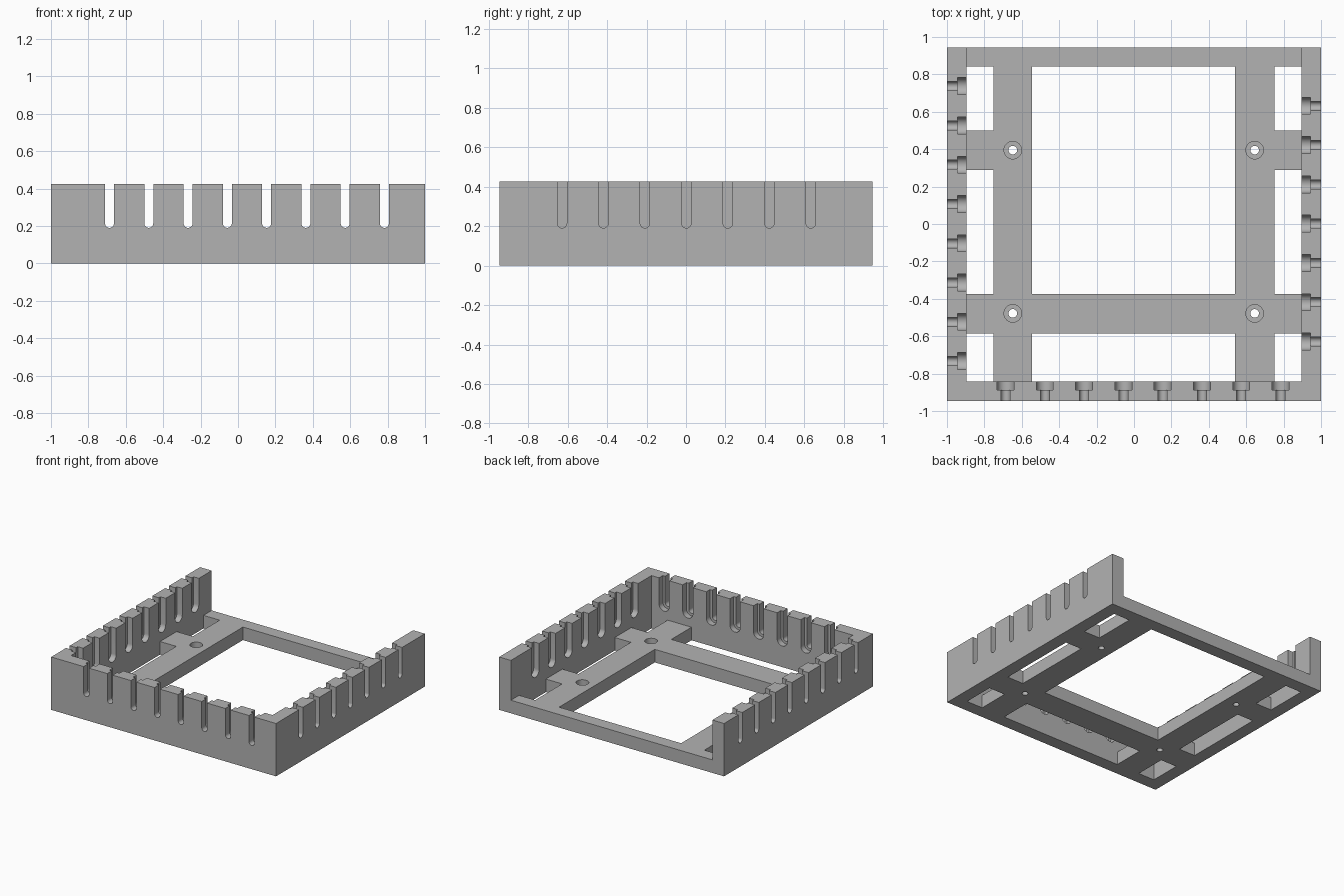
import bpy, bmesh, math
from mathutils import Matrix, Vector

if "Cube" in bpy.data.objects:
    bpy.data.objects.remove(bpy.data.objects["Cube"])

X, Y, H = 1.0, 0.945, 0.425       # half width, half depth, wall height
WALL, FLOOR = 0.104, 0.105        # wall and floor thickness
IX, IY = X - WALL, Y - WALL       # inner faces

grey = bpy.data.materials.new("light_grey")
grey.diffuse_color = (0.45, 0.45, 0.45, 1)
grey.use_nodes = True
grey.node_tree.nodes["Principled BSDF"].inputs["Base Color"].default_value = grey.diffuse_color


def add_box(bm, x0, x1, y0, y1, z0, z1):
    m = Matrix.Translation(((x0 + x1) / 2, (y0 + y1) / 2, (z0 + z1) / 2))
    m = m @ Matrix.Diagonal((x1 - x0, y1 - y0, z1 - z0, 1))
    bmesh.ops.create_cube(bm, size=1, matrix=m)


def add_cylinder(bm, x, y, r, z0, z1):
    bmesh.ops.create_cone(bm, cap_ends=True, segments=32, radius1=r, radius2=r, depth=z1 - z0,
                          matrix=Matrix.Translation((x, y, (z0 + z1) / 2)))


def add_slot(bm, origin, along, inward, r, d0, d1):
    """Round-bottomed slot, open at the top, cut along the inward direction."""
    a, n = Vector(along), Vector(inward)
    pts = [(r, 0.6)] + [(r * math.cos(t), 0.214 + r * math.sin(t))
                        for t in (-math.pi * i / 16 for i in range(17))] + [(-r, 0.6)]
    vs = [bm.verts.new(Vector(origin) + a * u + n * d0 + Vector((0, 0, z))) for u, z in pts]
    face = bm.faces.new(vs)
    out = bmesh.ops.extrude_face_region(bm, geom=[face])
    bmesh.ops.translate(bm, vec=n * (d1 - d0),
                        verts=[v for v in out["geom"] if isinstance(v, bmesh.types.BMVert)])


def make_object(name, build):
    bm = bmesh.new()
    build(bm)
    bmesh.ops.recalc_face_normals(bm, faces=bm.faces[:])
    me = bpy.data.meshes.new(name)
    bm.to_mesh(me)
    bm.free()
    ob = bpy.data.objects.new(name, me)
    bpy.context.collection.objects.link(ob)
    me.materials.append(grey)
    return ob


def interior(bm):
    add_box(bm, -IX, IX, -IY, 1.2, FLOOR, 0.8)


def openings(bm):
    # main opening and front opening between the beams
    add_box(bm, -0.545, 0.54, -0.375, IY, -0.1, 0.3)
    add_box(bm, -0.545, 0.54, -IY, -0.585, -0.1, 0.3)
    # side openings left between the cross beams
    for s in (-1, 1):
        x0, x1 = sorted((s * 0.752, s * IX))
        for y0, y1 in ((-IY, -0.585), (-0.375, 0.29), (0.50, IY)):
            add_box(bm, x0, x1, y0, y1, -0.1, 0.3)


BOLTS = [(x, y) for x in (-0.648, 0.645) for y in (-0.478, 0.395)]


def bolt_holes(bm):
    for x, y in BOLTS:
        add_cylinder(bm, x, y, 0.023, -0.1, 0.3)


def counterbores(bm):
    for x, y in BOLTS:
        add_cylinder(bm, x, y, 0.047, 0.055, 0.3)


def slots(r, d0, d1):
    def build(bm):
        for i in range(8):
            add_slot(bm, (-0.687 + 0.21 * i, -Y, 0), (1, 0, 0), (0, 1, 0), r, d0, d1)
            add_slot(bm, (-X, -0.733 + 0.21 * i, 0), (0, 1, 0), (1, 0, 0), r, d0, d1)
        for i in range(7):
            add_slot(bm, (X, -0.628 + 0.21 * i, 0), (0, 1, 0), (-1, 0, 0), r, d0, d1)
    return build


# Solid block, hollowed into a three-walled tray, then cut through
tray = make_object("slotted_tray", lambda bm: add_box(bm, -X, X, -Y, Y, 0, H))
steps = [("interior_cutter", interior), ("opening_cutter", openings),
         ("bolt_hole_cutter", bolt_holes), ("counterbore_cutter", counterbores),
         ("slot_cutter", slots(0.024, -0.05, 0.15)), ("pocket_cutter", slots(0.045, 0.057, 0.12))]
bpy.context.view_layer.objects.active = tray
tray.select_set(True)
for name, build in steps:
    cutter = make_object(name, build)
    cutter.hide_render = True
    mod = tray.modifiers.new(name, 'BOOLEAN')
    mod.operation, mod.solver, mod.object = 'DIFFERENCE', 'EXACT', cutter
    bpy.ops.object.modifier_apply(modifier=mod.name)
    bpy.data.objects.remove(cutter)

bpy.ops.object.shade_smooth_by_angle(angle=math.radians(30))
